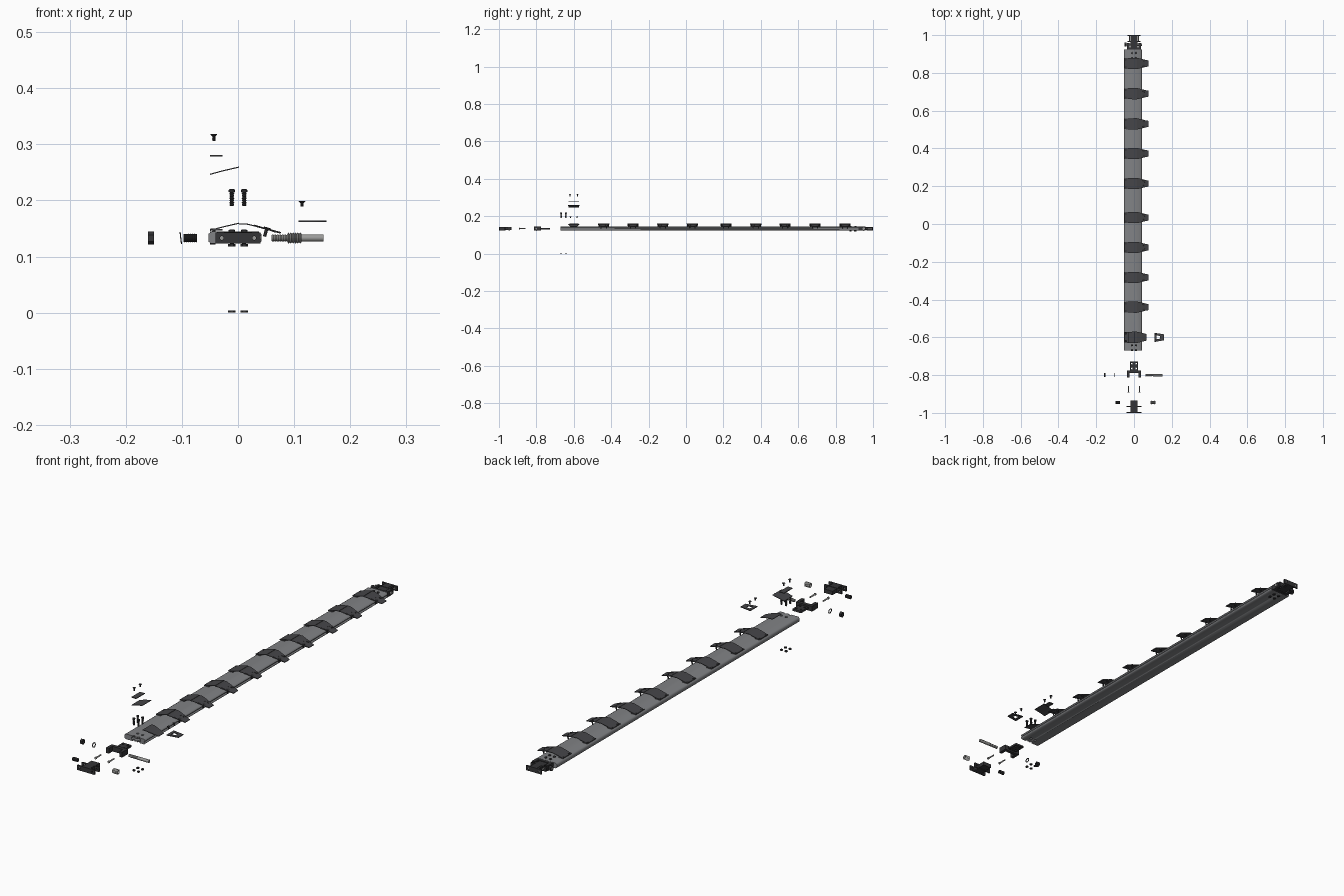
import bpy, bmesh, math
from mathutils import Matrix, Vector

if "Cube" in bpy.data.objects:
    bpy.data.objects.remove(bpy.data.objects["Cube"])


def material(name, r, g, b):
    m = bpy.data.materials.new(name)
    m.diffuse_color = (r, g, b, 1)
    m.use_nodes = True
    m.node_tree.nodes["Principled BSDF"].inputs["Base Color"].default_value = m.diffuse_color
    return m


GREY = material("beam grey", 0.22, 0.225, 0.235)
DARK = material("dark steel", 0.06, 0.06, 0.065)
BLACK = material("black fittings", 0.035, 0.035, 0.038)
STEEL = material("bright steel", 0.33, 0.33, 0.32)


def finish(name, mesh, mat, matrix=Matrix()):
    mesh.materials.clear()
    mesh.materials.append(mat)
    ob = bpy.data.objects.new(name, mesh)
    bpy.context.collection.objects.link(ob)
    ob.matrix_world = matrix
    return ob


def from_bmesh(name, bm, mat, matrix=Matrix()):
    bmesh.ops.recalc_face_normals(bm, faces=bm.faces)
    mesh = bpy.data.meshes.new(name)
    bm.to_mesh(mesh)
    bm.free()
    return finish(name, mesh, mat, matrix)


def box(name, x, y, z, mat):
    bm = bmesh.new()
    bmesh.ops.create_cube(bm, size=1)
    for v in bm.verts:
        v.co = [sum(r) / 2 + c * (r[1] - r[0]) for r, c in zip((x, y, z), v.co)]
    return from_bmesh(name, bm, mat)


def circle(cx, cy, r, n=16):
    return [(cx + r * math.cos(2 * math.pi * i / n), cy + r * math.sin(2 * math.pi * i / n)) for i in range(n)]


def prism(name, loops, depth, mat, matrix=Matrix()):
    """Filled outline with holes, extruded evenly about its own plane."""
    cu = bpy.data.curves.new(name, 'CURVE')
    cu.dimensions, cu.fill_mode, cu.extrude = '2D', 'BOTH', depth / 2
    for pts in loops:
        s = cu.splines.new('POLY')
        s.points.add(len(pts) - 1)
        for p, c in zip(s.points, pts):
            p.co = (c[0], c[1], 0, 1)
        s.use_cyclic_u = True
    tmp = bpy.data.objects.new(name + "_curve", cu)
    mesh = bpy.data.meshes.new_from_object(tmp)
    bpy.data.objects.remove(tmp)
    bm = bmesh.new()
    bm.from_mesh(mesh)
    bmesh.ops.remove_doubles(bm, verts=bm.verts, dist=1e-6)
    return from_bmesh(name, bm, mat, matrix)


def upright(y):
    """Places an x-z outline so that it is extruded along y."""
    return Matrix.Translation((0, y, 0)) @ Matrix.Rotation(math.pi / 2, 4, 'X')


def lathe(name, profile, loc, axis, mat, n=20):
    """Turned part from (radius, height) pairs along an axis."""
    bm = bmesh.new()
    rings = [[bm.verts.new((x, y, h)) for x, y in circle(0, 0, r, n)] for r, h in profile]
    for a, b in zip(rings, rings[1:]):
        for i in range(n):
            bm.faces.new((a[i], a[(i + 1) % n], b[(i + 1) % n], b[i]))
    if profile[0] != profile[-1]:
        bm.faces.new(rings[0])
        bm.faces.new(rings[-1])
    else:
        bmesh.ops.remove_doubles(bm, verts=bm.verts, dist=1e-7)
    rot = Vector((0, 0, 1)).rotation_difference(Vector(axis)).to_matrix().to_4x4()
    return from_bmesh(name, bm, mat, Matrix.Translation(loc) @ rot)


def ribs(r0, r1, h0, h1, count):
    step = (h1 - h0) / count
    return [p for i in range(count) for p in ((r0, h0 + i * step), (r1, h0 + (i + .5) * step))] + [(r0, h1)]


def tube(r0, r1, h):
    return [(r0, 0), (r1, 0), (r1, h), (r0, h), (r0, 0)]


def sheet(name, profile, loc, mat, thick=0.002):
    """Bent strip from (x, z, half width) stations."""
    bm = bmesh.new()
    rows = [(bm.verts.new((x, -w, z)), bm.verts.new((x, w, z))) for x, z, w in profile]
    for a, b in zip(rows, rows[1:]):
        bm.faces.new((a[0], b[0], b[1], a[1]))
    ob = from_bmesh(name, bm, mat, Matrix.Translation(loc))
    mod = ob.modifiers.new("thickness", 'SOLIDIFY')
    mod.thickness, mod.offset = thick, 0
    return ob


# Long hollow beam with stepped edges and mounting holes
outline = [(-.053, .140), (-.047, .1445), (.036, .1445), (.042, .140), (.042, .137), (.036, .136),
           (.036, .132), (.042, .131), (.042, .127), (.037, .123), (.006, .123), (.004, .1255),
           (-.004, .1255), (-.006, .123), (-.048, .123), (-.053, .127)]
slot = [(-.021, .129), (.021, .129), (.021, .138), (-.021, .138)]
beam = prism("beam", [outline, slot], 1.593, GREY, upright(.1265))
for i, (x, y) in enumerate([(x, y) for x in (-.011, .011) for y in (-.668, -.642)]):
    cutter = lathe(f"hole_cutter_{i}", [(.005, .1), (.005, .2)], (x, y, 0), (0, 0, 1), BLACK)
    cutter.hide_render = True
    cutter.hide_set(True)
    mod = beam.modifiers.new("bolt hole", 'BOOLEAN')
    mod.object, mod.solver = cutter, 'EXACT'


# Screws, bolts and nuts
def screw(name, loc, axis, length=.012):
    lathe(name, [(.0025, -length)] + ribs(.0025, .003, -length, -.004, 4)[1:] + [(.006, -.001), (.006, 0)],
          loc, axis, BLACK, 12)


def bolt(name, x, y, top):
    lathe(name, ribs(.003, .0045, -.03, -.006, 6) + [(.0055, -.005), (.0055, -.001), (.004, 0)],
          (x, y, top), (0, 0, 1), BLACK, 14)


def nut(name, loc, axis, r=.0065, h=.004, hole=.0035):
    lathe(name, tube(hole, r, h), loc, axis, BLACK, 6)


# Knives: bent sheets, clamp strip and nose plate with screws
nose_shape = [[(0, -.024), (.05, -.016), (.05, .016), (0, .024)],
              [(.012, -.010), (.030, -.007), (.030, .007), (.012, .010)]]
for k, y in enumerate([.85, .69, .53, .373, .214, .034, -.124, -.283, -.44, -.6]):
    apart = k == 9
    lift = .1 if apart else 0
    sheet(f"knife_front_{k}", [(.002, .158, .030), (.015, .158, .030), (.045, .151, .023), (.067, .1435, .017)],
          (0, y, 0), DARK)
    sheet(f"knife_rear_{k}", [(-.05, .1465, .028), (-.028, .1525, .029), (.002, .1595, .030)], (0, y, lift), DARK)
    z = .2795 if apart else .1475
    box(f"knife_clamp_{k}", (-.05, -.028), (y - .028, y + .028), (z - .0015, z + .0015), DARK)
    place = Matrix.Translation((.108, y, .163)) if apart else (
        Matrix.Translation((.028, y, .1555)) @ Matrix.Rotation(.27, 4, 'Y'))
    prism(f"nose_plate_{k}", nose_shape, .003, DARK, place)
    for s in (-1, 1):
        screw(f"clamp_screw_{k}_{s}", (-.043, y + s * .02, .318 if apart else .150), (0, 0, 1))
        if apart:
            screw(f"nose_screw_{k}_{s}", (.114, y + s * .018, .199), (0, 0, 1), .010)
        else:
            screw(f"nose_screw_{k}_{s}", (.052, y + s * .014, .152), (.27, 0, .96), .017)

# Beam bolts and nuts, loose at the near end and fitted at the far end
for i, x in enumerate((-.011, .011)):
    for j, (y, top, low) in enumerate([(-.668, .22, .0), (-.642, .22, .0), (.88, .148, .118), (.905, .148, .118)]):
        bolt(f"beam_bolt_{i}{j}", x, y, top)
        nut(f"beam_nut_{i}{j}", (x, y, low), (0, 0, 1))


# Fork bracket: tongue, cross bar, cheeks and two arms (d points outwards)
def fork(name, base, d):
    def span(a, b):
        return tuple(sorted((base + d * a, base + d * b)))
    tongue = [circle(x, y, .0045, 12) for x in (-.011, .011) for y in (base + d * .012, base + d * .038)]
    a, b = span(0, .052)
    prism(name + "_tongue", [[(-.02, a), (.02, a), (.02, b), (-.02, b)]] + tongue, .008, BLACK,
          Matrix.Translation((0, 0, .1335)))
    box(name + "_crossbar", (-.037, .037), span(.048, .062), (.123, .144), BLACK)
    for s in (-1, 1):
        x = sorted((s * .024, s * .037))
        box(f"{name}_arm_{s}", x, span(.06, .086), (.123, .145), BLACK)


fork("near_fork", -.727, -1)
fork("far_fork", .873, 1)


# End carrier: central body and two cross plates with screw holes
def carrier(name, inner, d, half):
    def span(a, b):
        return tuple(sorted((inner + d * a, inner + d * b)))
    box(name + "_body", (-.019, .019), span(0, .066), (.1255, .1415), BLACK)
    plate = [(-half, .123), (half, .123), (half, .143), (-half, .143)]
    holes = [circle(s * (half - .011), .133, .0035, 12) for s in (-1, 1)]
    for i, off in enumerate((.033, .063)):
        prism(f"{name}_plate_{i}", [plate] + holes, .006, BLACK, upright(inner + d * off))
    box(name + "_web", (-half + .022, half - .022), span(.033, .063), (.123, .143), BLACK)


carrier("near_carrier", -.934, -1, .040)
carrier("far_carrier", .934, 1, .035)

# Cross pin with thread, spring washer and nut: loose, then fitted
for name, x, y in (("near", .152, -.8), ("far", .042, .95)):
    lathe(name + "_pin", [(.0065, 0), (.0065, .05)] + ribs(.0055, .0065, .052, .092, 9), (x, y, .133), (-1, 0, 0), STEEL)
lathe("loose_washer", tube(.007, .0105, .002), (-.103, -.8, .133), (1, 0, .12), BLACK)
nut("loose_pin_nut", (-.160, -.8, .133), (1, 0, 0), .0115, .010, .0065)
nut("fitted_pin_nut", (-.050, .95, .133), (1, 0, 0), .0115, .010, .0065)

# Bushings beside the near carrier, ribbed on the outside
lathe("left_bushing", [(.004, 0)] + ribs(.0068, .0078, 0, .024, 7) + [(.004, .024), (.004, 0)],
      (-.097, -.945, .133), (1, 0, 0), BLACK)
lathe("right_bushing", [(.0065, 0)] + ribs(.0075, .0100, 0, .025, 6) + [(.0065, .025), (.0065, 0)],
      (.088, -.945, .133), (1, 0, 0), STEEL)

# Long screws joining carrier and fork
for s in (-1, 1):
    for name, y, d in (("loose", -.893, 1), ("fitted", .999, -1)):
        lathe(f"{name}_carrier_screw_{s}", [(.005, 0), (.005, .004), (.003, .0045), (.003, .036)],
              (s * (.03 if d > 0 else .024), y, .133), (0, d, 0), STEEL, 12)
